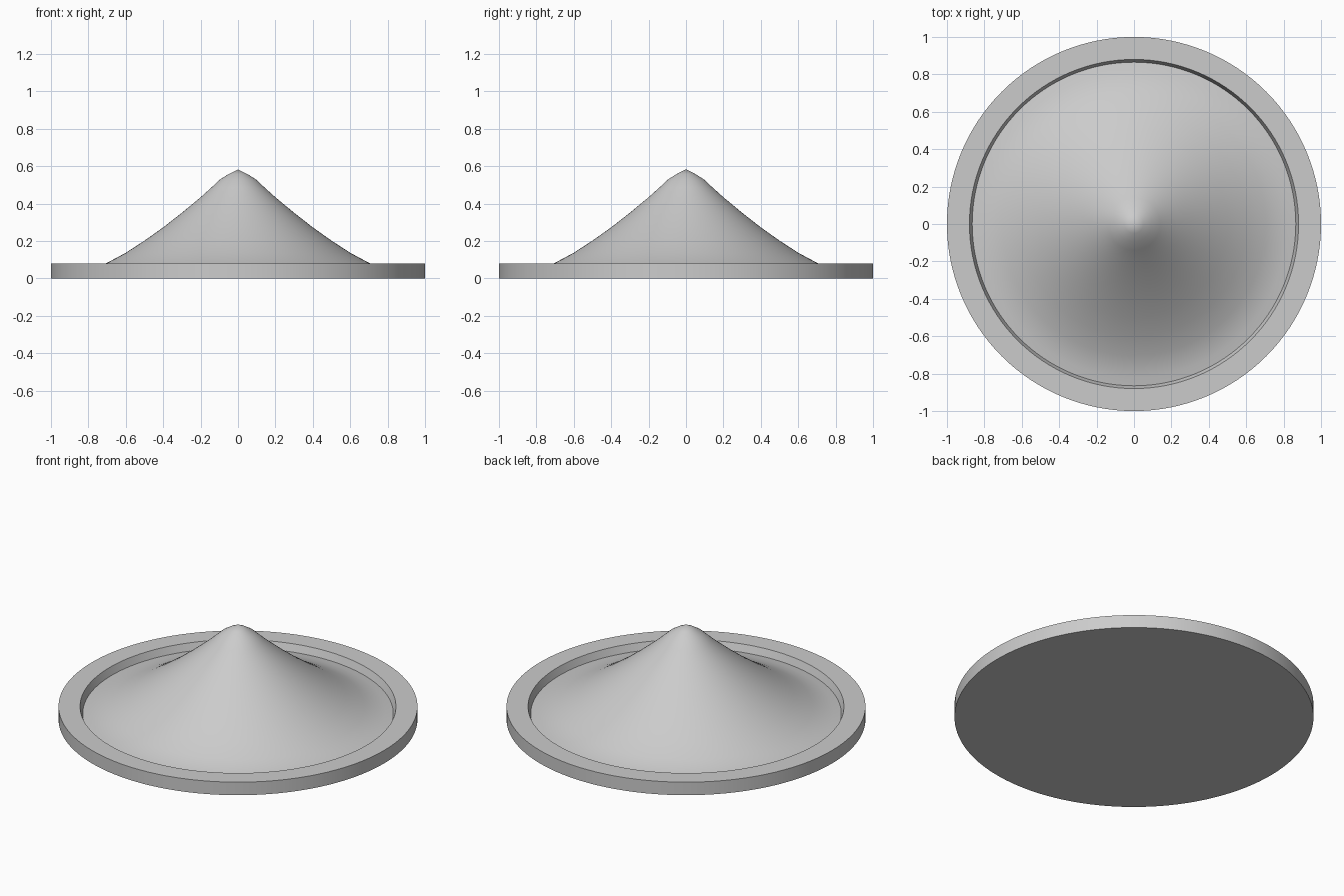
import bpy, bmesh, math

cube = bpy.data.objects.get("Cube")
if cube:
    bpy.data.objects.remove(cube, do_unlink=True)

SEGMENTS = 128

grey = bpy.data.materials.new("light_grey")
grey.use_nodes = True
colour = (0.6, 0.6, 0.6, 1.0)
grey.diffuse_color = colour
grey.node_tree.nodes["Principled BSDF"].inputs["Base Color"].default_value = colour


def lathe(name, profile):
    """Revolve (radius, height) points around z."""
    bm = bmesh.new()
    verts = [bm.verts.new((r, 0, z)) for r, z in profile]
    edges = [bm.edges.new(pair) for pair in zip(verts, verts[1:])]
    bmesh.ops.spin(bm, geom=verts + edges, axis=(0, 0, 1), cent=(0, 0, 0),
                   angle=math.tau, steps=SEGMENTS, use_merge=False)
    bmesh.ops.remove_doubles(bm, verts=bm.verts, dist=1e-5)
    bmesh.ops.dissolve_degenerate(bm, dist=1e-5, edges=bm.edges)
    bmesh.ops.recalc_face_normals(bm, faces=bm.faces)
    # An open surface must face outward and up, so check its topmost face
    top = max(bm.faces, key=lambda f: f.calc_center_median().z)
    if top.normal.z < 0:
        bmesh.ops.reverse_faces(bm, faces=bm.faces)
    mesh = bpy.data.meshes.new(name)
    bm.to_mesh(mesh)
    bm.free()
    mesh.materials.append(grey)
    obj = bpy.data.objects.new(name, mesh)
    bpy.context.collection.objects.link(obj)
    bpy.ops.object.select_all(action='DESELECT')
    obj.select_set(True)
    bpy.context.view_layer.objects.active = obj
    bpy.ops.object.shade_smooth_by_angle(angle=math.radians(30))
    return obj


# Flat round base with a raised rim and a slightly sloping inner wall
lathe("rimmed_base", [(0, 0), (1, 0), (1, 0.08), (0.88, 0.08), (0.865, 0.036)])

# Flared mound rising from the foot of the inner wall to a blunt tip
lathe("flared_mound", [
    (0.865, 0.036), (0.82, 0.044), (0.77, 0.056), (0.705, 0.081), (0.6, 0.137),
    (0.5, 0.202), (0.4, 0.273), (0.3, 0.351), (0.2, 0.434), (0.14, 0.488),
    (0.095, 0.53), (0.05, 0.558), (0, 0.583)])
